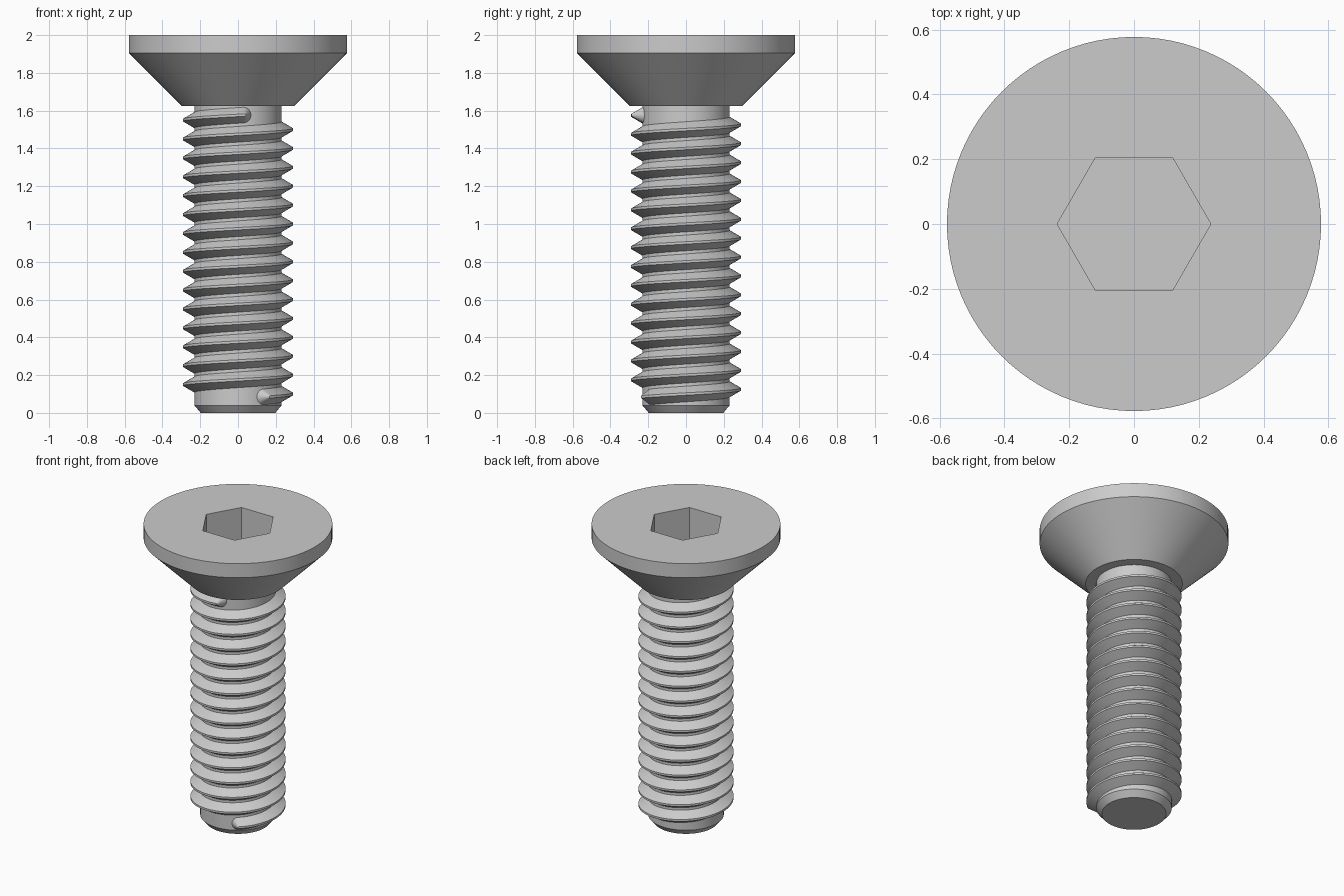
import bpy
import bmesh
from math import sin, cos, pi, radians

SEG = 96            # sides of every round part
CORE = 0.231        # shank radius
CREST = 0.291       # thread outer radius
PITCH = 0.1

cube = bpy.data.objects.get("Cube")
if cube:
    bpy.data.objects.remove(cube, do_unlink=True)

steel = bpy.data.materials.new("steel_grey")
steel.use_nodes = True
GREY = (0.6, 0.6, 0.6, 1)
steel.diffuse_color = GREY
steel.node_tree.nodes["Principled BSDF"].inputs["Base Color"].default_value = GREY


def ring(bm, radius, z, sides=SEG):
    return [bm.verts.new((radius * cos(2 * pi * i / sides),
                          radius * sin(2 * pi * i / sides), z)) for i in range(sides)]


def bridge(bm, low, high):
    for i in range(len(low)):
        k = (i + 1) % len(low)
        bm.faces.new((low[i], low[k], high[k], high[i]))


def finish(bm, name):
    bmesh.ops.remove_doubles(bm, verts=bm.verts, dist=1e-5)
    bmesh.ops.recalc_face_normals(bm, faces=bm.faces)
    mesh = bpy.data.meshes.new(name)
    bm.to_mesh(mesh)
    bm.free()
    mesh.materials.append(steel)
    obj = bpy.data.objects.new(name, mesh)
    bpy.context.collection.objects.link(obj)
    bpy.ops.object.select_all(action='DESELECT')
    obj.select_set(True)
    bpy.context.view_layer.objects.active = obj
    bpy.ops.object.shade_smooth_by_angle(angle=radians(30))


# Countersunk head
bm = bmesh.new()
rings = [ring(bm, r, z) for r, z in ((0.296, 1.624), (0.577, 1.905), (0.577, 2.0))]
bm.faces.new(rings[0])
for low, high in zip(rings, rings[1:]):
    bridge(bm, low, high)

# Hexagonal socket: flat top around the opening, walls and floor
rim, floor = ring(bm, 0.237, 2.0, 6), ring(bm, 0.237, 1.74, 6)
outer, step = rings[-1], SEG // 6
for i in range(SEG):
    j = (i + step // 2) // step % 6
    bm.faces.new((outer[i], outer[(i + 1) % SEG], rim[j]))
    if i % step == step // 2:
        bm.faces.new((outer[i], rim[j], rim[j - 1]))
bridge(bm, floor, rim)
bm.faces.new(floor)
finish(bm, "head")

# Shank with chamfered tip
bm = bmesh.new()
rings = [ring(bm, r, z) for r, z in ((0.197, 0), (CORE, 0.04), (CORE, 1.65))]
for low, high in zip(rings, rings[1:]):
    bridge(bm, low, high)
bm.faces.new(rings[0])
bm.faces.new(rings[-1])
finish(bm, "shank")

# Helical thread with rounded run-outs at both ends
ROOT_R, ROOT_W, CREST_W = CORE - 0.005, 0.0445, 0.0065
START, END = radians(-54), radians(14 * 360 + 277)


def section(bm, theta, phi=0.0):
    """One trapezoid of the thread, swung by phi about the radial axis."""
    verts = []
    for r, w in ((ROOT_R, -ROOT_W), (CREST, -CREST_W), (CREST, CREST_W), (ROOT_R, ROOT_W)):
        a = theta + abs(w) * sin(phi) / r
        z = 0.1 + PITCH * theta / (2 * pi) + w * cos(phi)
        verts.append(bm.verts.new((r * cos(a), r * sin(a), z)))
    return verts


bm = bmesh.new()
turns = int((END - START) / (2 * pi) * SEG)
cap = [pi / 2 * k / 8 for k in range(1, 9)]
sections = [section(bm, START, -phi) for phi in reversed(cap)]
sections += [section(bm, START + (END - START) * i / turns) for i in range(turns + 1)]
sections += [section(bm, END, phi) for phi in cap]
for low, high in zip(sections, sections[1:]):
    bridge(bm, low, high)
finish(bm, "thread")
